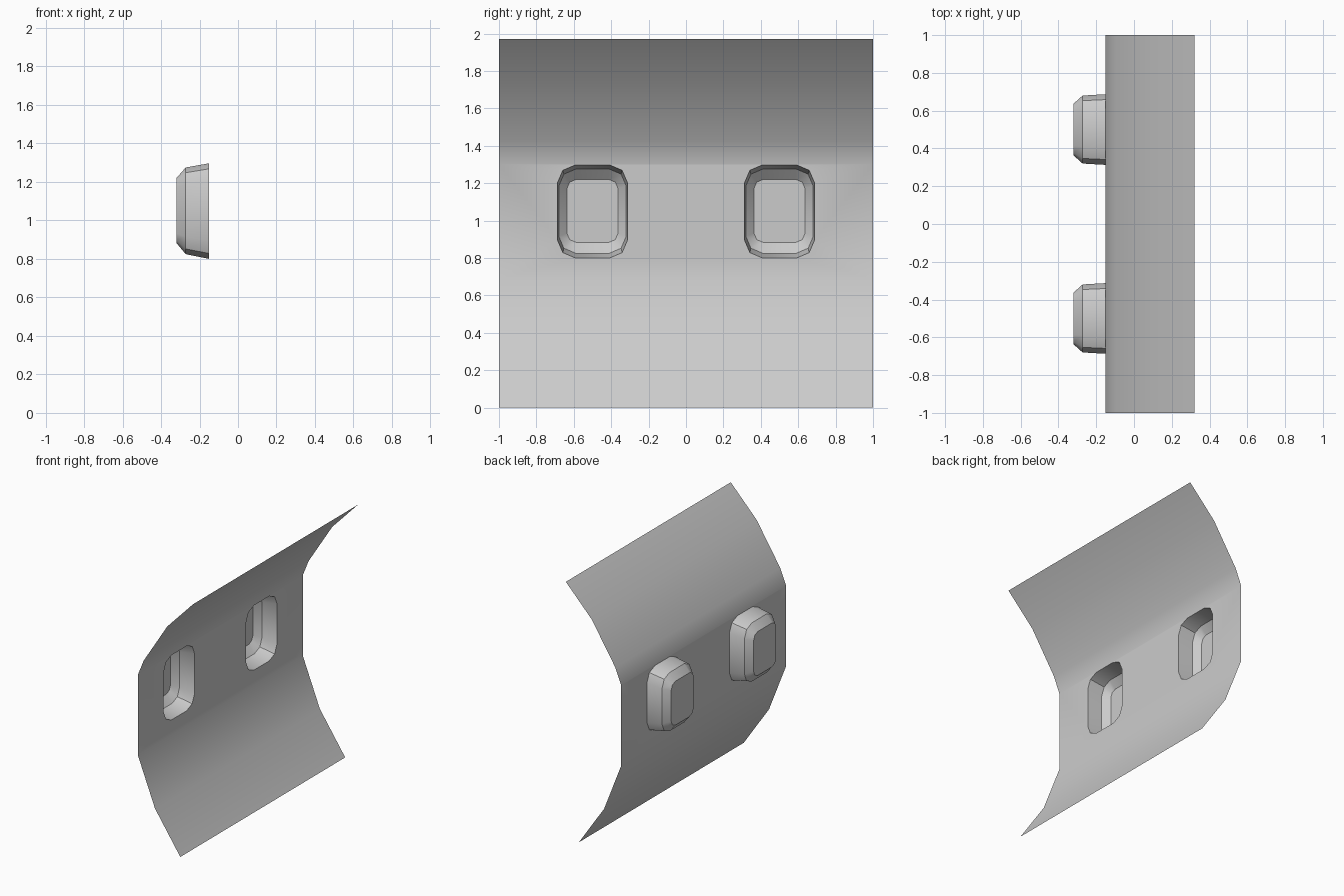
import bpy, bmesh

if "Cube" in bpy.data.objects:
    bpy.data.objects.remove(bpy.data.objects["Cube"])

# Side profile of the bent sheet (x, z), bottom to top
PROFILE = [(0.21, 0), (-0.005, 0.315), (-0.15, 0.685), (-0.15, 1.302),
           (-0.10, 1.425), (0.10, 1.74), (0.32, 1.97)]


def rounded_ring(bm, x, yc, half_y, z0, z1, c):
    """Rounded rectangle loop with three points per corner."""
    k = 0.3 * c
    h, zc, half_z = half_y, (z0 + z1) / 2, (z1 - z0) / 2
    corner = [(h, half_z - c), (h - k, half_z - k), (h - c, half_z)]
    pts = (corner + [(-a, b) for a, b in reversed(corner)]
           + [(-a, -b) for a, b in corner]
           + [(a, -b) for a, b in reversed(corner)])
    return [bm.verts.new((x, yc + a, zc + b)) for a, b in pts]


def loop_edges(bm, loop):
    return [bm.edges.get((a, b)) or bm.edges.new((a, b))
            for a, b in zip(loop, loop[1:] + loop[:1])]


def finish(bm, name):
    bmesh.ops.recalc_face_normals(bm, faces=bm.faces[:])
    mesh = bpy.data.meshes.new(name)
    bm.to_mesh(mesh)
    bm.free()
    ob = bpy.data.objects.new(name, mesh)
    bpy.context.collection.objects.link(ob)
    bpy.context.view_layer.objects.active = ob
    ob.select_set(True)
    bpy.ops.object.shade_smooth_by_angle(angle=0.6)
    ob.select_set(False)


bm = bmesh.new()

# Bent sheet strips, leaving the flat middle band for the holes
rows = [[bm.verts.new((x, y, z)) for y in (-1, 1)] for x, z in PROFILE]
for i, (a, b) in enumerate(zip(rows, rows[1:])):
    if i != 2:
        bm.faces.new((a[0], a[1], b[1], b[0]))
band = loop_edges(bm, [rows[2][0], rows[2][1], rows[3][1], rows[3][0]])

# Two recessed pockets pressed out of the back
for yc in (-0.5, 0.5):
    rings = [rounded_ring(bm, -0.15, yc, 0.187, 0.80, 1.297, 0.095),
             rounded_ring(bm, -0.272, yc, 0.18, 0.825, 1.275, 0.09),
             rounded_ring(bm, -0.32, yc, 0.137, 0.883, 1.22, 0.05)]
    for a, b in zip(rings, rings[1:]):
        n = len(a)
        for i in range(n):
            j = (i + 1) % n
            bm.faces.new((a[i], a[j], b[j], b[i]))
    bm.faces.new(rings[-1])
    band += loop_edges(bm, rings[0])

# Flat band around the pocket openings
bmesh.ops.triangle_fill(bm, edges=band, use_beauty=True, use_dissolve=False,
                        normal=(1, 0, 0))
finish(bm, "bent_panel_with_pockets")
